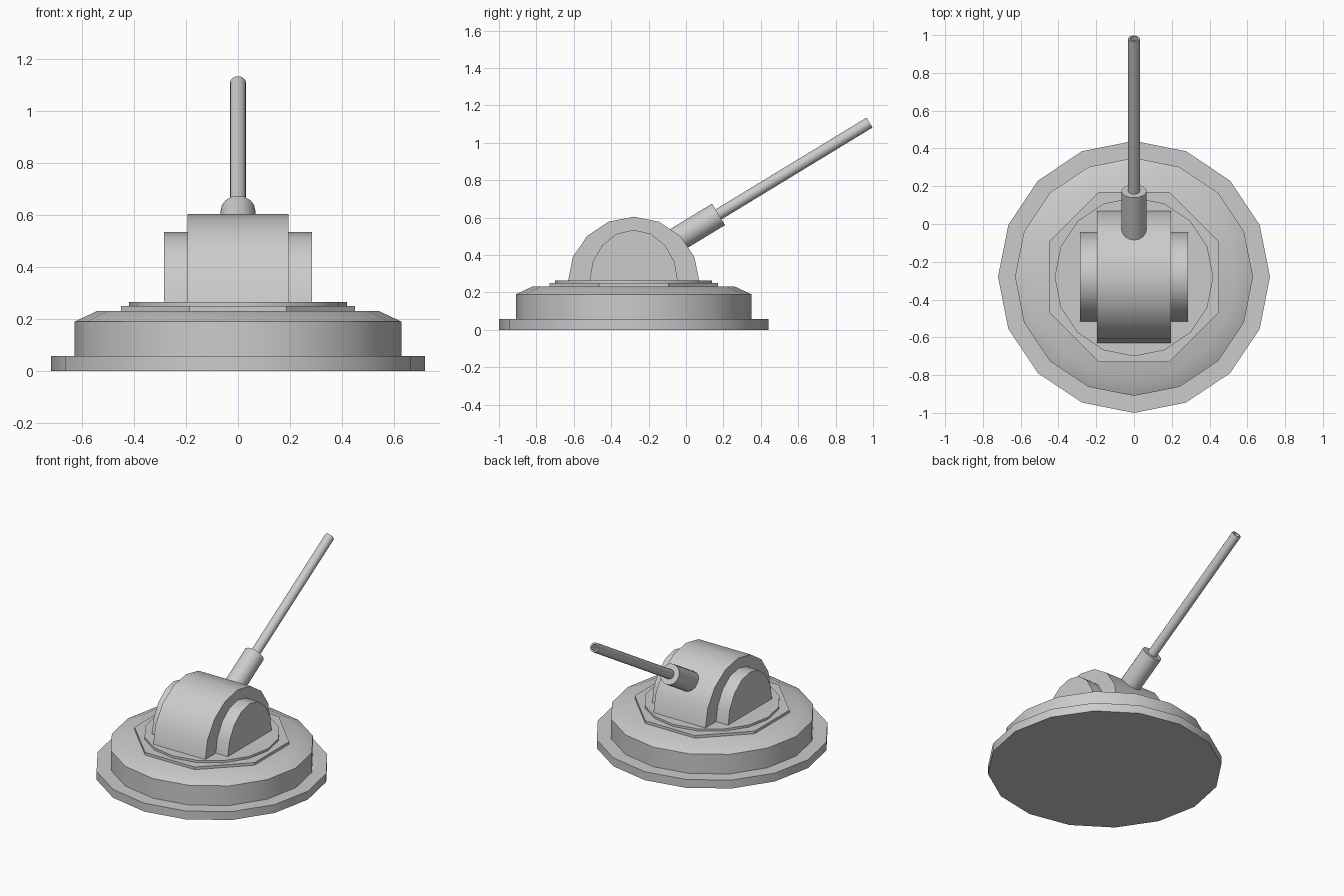
import bpy, bmesh
from math import sin, cos, pi, radians
from mathutils import Matrix, Vector

if "Cube" in bpy.data.objects:
    bpy.data.objects.remove(bpy.data.objects["Cube"])

CY = -0.28  # centre line of the turret base


def finish(name, bm, matrix):
    bmesh.ops.recalc_face_normals(bm, faces=bm.faces)
    mesh = bpy.data.meshes.new(name)
    bm.to_mesh(mesh)
    bm.free()
    obj = bpy.data.objects.new(name, mesh)
    obj.matrix_world = matrix
    bpy.context.collection.objects.link(obj)
    bpy.ops.object.select_all(action='DESELECT')
    obj.select_set(True)
    bpy.context.view_layer.objects.active = obj
    bpy.ops.object.shade_smooth_by_angle(angle=radians(30))
    return obj


def lathe(name, profile, sides, matrix, phase=0.0):
    """Revolve (radius, height) points around local z and cap both ends."""
    bm = bmesh.new()
    rings = [[bm.verts.new((r * cos(phase + 2 * pi * i / sides),
                            r * sin(phase + 2 * pi * i / sides), h))
              for i in range(sides)] for r, h in profile]
    for a, b in zip(rings, rings[1:]):
        for i in range(sides):
            j = (i + 1) % sides
            bm.faces.new((a[i], a[j], b[j], b[i]))
    bm.faces.new(rings[0])
    bm.faces.new(rings[-1])
    return finish(name, bm, matrix)


def half_drum(name, half_width, ry, rz):
    """Half cylinder lying along x, flat side down."""
    bm = bmesh.new()
    arc = [(ry * cos(pi * i / 8), rz * sin(pi * i / 8)) for i in range(9)]
    face = bm.faces.new([bm.verts.new((-half_width, y, z)) for y, z in arc])
    new = bmesh.ops.extrude_face_region(bm, geom=[face])['geom']
    bmesh.ops.translate(bm, vec=(2 * half_width, 0, 0),
                        verts=[v for v in new if isinstance(v, bmesh.types.BMVert)])
    return finish(name, bm, Matrix.Translation((0, CY, 0.255)))


# Round stepped base
base = Matrix.Translation((0, CY, 0))
lathe("base_flange", [(0.72, 0), (0.72, 0.057)], 16, base)
lathe("base_drum", [(0.63, 0.05), (0.63, 0.19), (0.54, 0.232)], 16, base)

# Octagonal plate and turning ring
lathe("octagon_plate", [(0.45 / cos(pi / 8), 0.225), (0.45 / cos(pi / 8), 0.25)],
      8, base, pi / 8)
lathe("turning_ring", [(0.42, 0.245), (0.42, 0.265)], 16, base)

# Half-round turret body with side housings
half_drum("turret_body", 0.195, 0.352, 0.35)
half_drum("side_housings", 0.285, 0.237, 0.28)

# Raised gun: sleeve and hollow-tipped barrel
sleeve_end = Vector((0, 0.174, 0.6175))
aim = Matrix.Translation(sleeve_end) @ Matrix.Rotation(radians(-58.7), 4, 'X')
lathe("barrel_sleeve", [(0.067, -0.3), (0.067, 0)], 16, aim)
lathe("barrel", [(0.031, -0.1), (0.031, 0.945), (0.021, 0.945), (0.021, 0.87)],
      16, aim)
